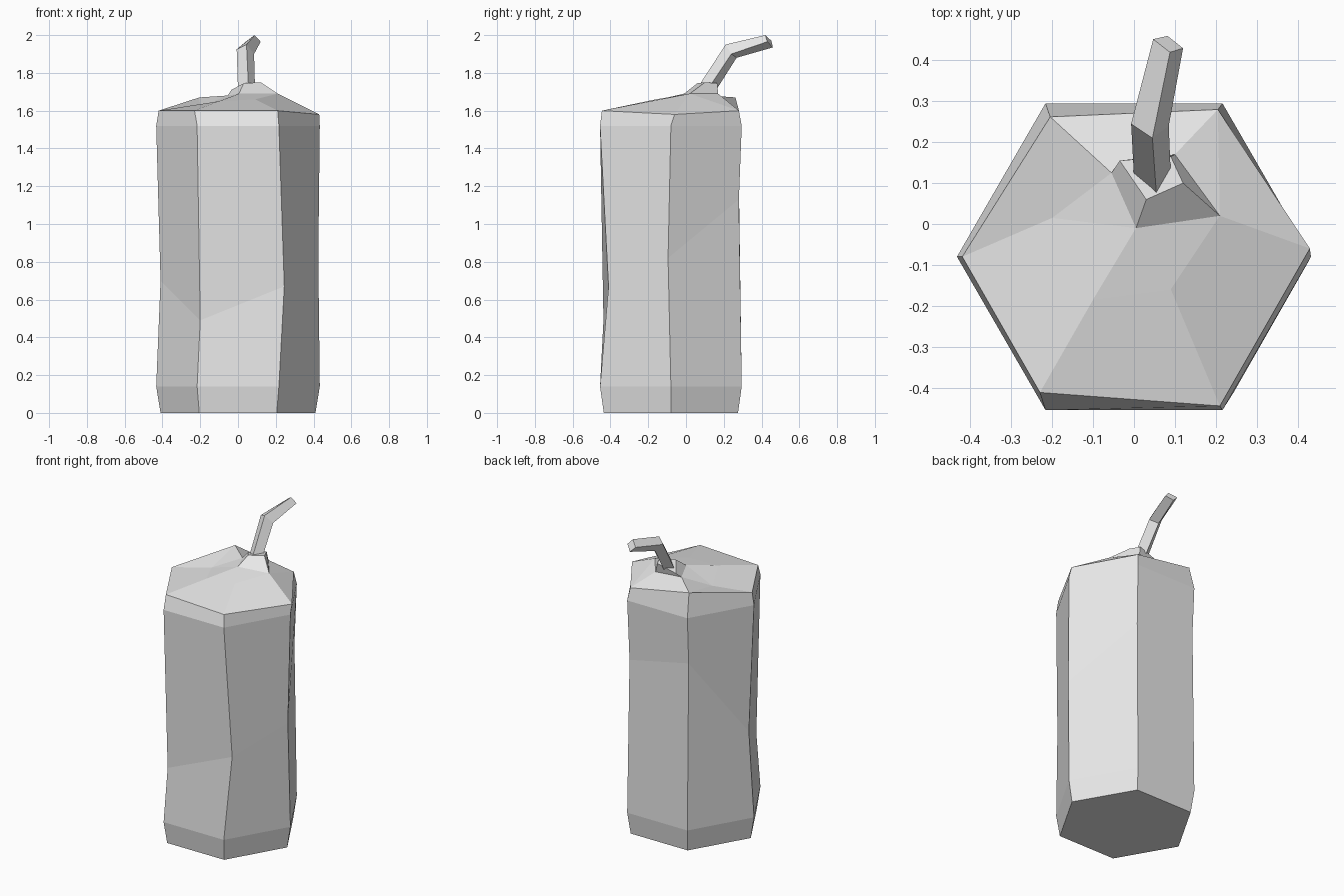
import bpy
import bmesh
from math import cos, sin, radians
from mathutils import Vector

default_cube = bpy.data.objects.get("Cube")
if default_cube:
    bpy.data.objects.remove(default_cube, do_unlink=True)

# One plain grey wax colour
wax = bpy.data.materials.new("grey_wax")
wax.use_nodes = True
wax.diffuse_color = (0.8, 0.8, 0.8, 1)
wax.node_tree.nodes["Principled BSDF"].inputs["Base Color"].default_value = wax.diffuse_color


def finish(bm, name):
    """Turn a bmesh into a flat-shaded object."""
    bmesh.ops.recalc_face_normals(bm, faces=bm.faces[:])
    mesh = bpy.data.meshes.new(name)
    bm.to_mesh(mesh)
    bm.free()
    mesh.materials.append(wax)
    obj = bpy.data.objects.new(name, mesh)
    bpy.context.collection.objects.link(obj)
    return obj


def hexagon(radius, height):
    """Six corners around the candle axis, starting at +x."""
    return [Vector((radius * cos(radians(a)), radius * sin(radians(a)) - 0.08, height))
            for a in range(0, 360, 60)]


def loft(bm, rings):
    """Join successive rings of points with quads and return the vertex rings."""
    vert_rings = [[bm.verts.new(p) for p in ring] for ring in rings]
    for lower, upper in zip(vert_rings, vert_rings[1:]):
        count = len(lower)
        for i in range(count):
            j = (i + 1) % count
            bm.faces.new((lower[i], lower[j], upper[j], upper[i]))
    return vert_rings


# Candle body: bevelled foot, uneven dented waist, shoulder and sagging rim
dents = [(0.425, -0.095, 0.82), (0.21, 0.28, 1.13), (-0.215, 0.28, 1.22),
         (-0.41, -0.06, 0.7), (-0.2, -0.437, 0.49), (0.245, -0.41, 0.67)]
rim = [(0.43, -0.06, 1.58), (0.205, 0.28, 1.6), (-0.205, 0.262, 1.67),
       (-0.42, -0.08, 1.6), (-0.23, -0.412, 1.6), (0.21, -0.445, 1.6)]

bm = bmesh.new()
rings = loft(bm, [hexagon(0.41, 0), hexagon(0.433, 0.14), dents, hexagon(0.433, 1.52), rim])
bm.faces.new(list(reversed(rings[0])))

# Melted top: shallow slopes from the rim up to the wick mound
points = dict(zip(["right", "back_right", "back_left", "left", "front_left", "front_right"],
                  rings[-1]))
inner = {
    "dip": (-0.2, 0.015, 1.62),
    "fold_left": (-0.1, -0.185, 1.65),
    "fold_right": (0.09, -0.16, 1.66),
    "ridge": (0.21, 0.02, 1.69),
    "mound_front": (0.005, -0.01, 1.69),
    "mound_left": (-0.055, 0.125, 1.68),
    "mound_back": (0.1, 0.17, 1.69),
    "top_front": (0.03, 0.06, 1.745),
    "top_right": (0.12, 0.1, 1.75),
    "top_back": (0.09, 0.165, 1.745),
    "top_left": (-0.035, 0.155, 1.71),
}
for key, co in inner.items():
    points[key] = bm.verts.new(co)

patches = [
    # outer slopes
    "left front_left fold_left dip",
    "front_left front_right fold_right fold_left",
    "front_right right ridge fold_right",
    "right back_right ridge",
    "back_right mound_back ridge",
    "back_right back_left mound_left mound_back",
    "back_left left dip",
    "back_left dip mound_left",
    # inner slopes
    "dip fold_left mound_front",
    "dip mound_front mound_left",
    "fold_left fold_right ridge mound_front",
    # wick mound
    "mound_front ridge top_right top_front",
    "ridge mound_back top_back top_right",
    "mound_back mound_left top_left top_back",
    "mound_left mound_front top_front top_left",
    "top_front top_right top_back top_left",
]
for patch in patches:
    bm.faces.new([points[key] for key in patch.split()])
finish(bm, "candle_body")

# Wick: bent four-sided stem, each ring ordered ridge, right, underside, left
wick_base = [(0.055, 0.07, 1.735), (0.09, 0.12, 1.72), (0.045, 0.16, 1.71), (0, 0.115, 1.71)]
wick_bend = [(0.045, 0.21, 1.95), (0.085, 0.24, 1.9), (0.035, 0.268, 1.88), (-0.007, 0.245, 1.925)]
wick_tip = [(0.088, 0.42, 2), (0.12, 0.43, 1.965), (0.082, 0.46, 1.935), (0.047, 0.452, 1.97)]

bm = bmesh.new()
wick_rings = loft(bm, [wick_base, wick_bend, wick_tip])
bm.faces.new(list(reversed(wick_rings[0])))
bm.faces.new(wick_rings[-1])
finish(bm, "wick")
